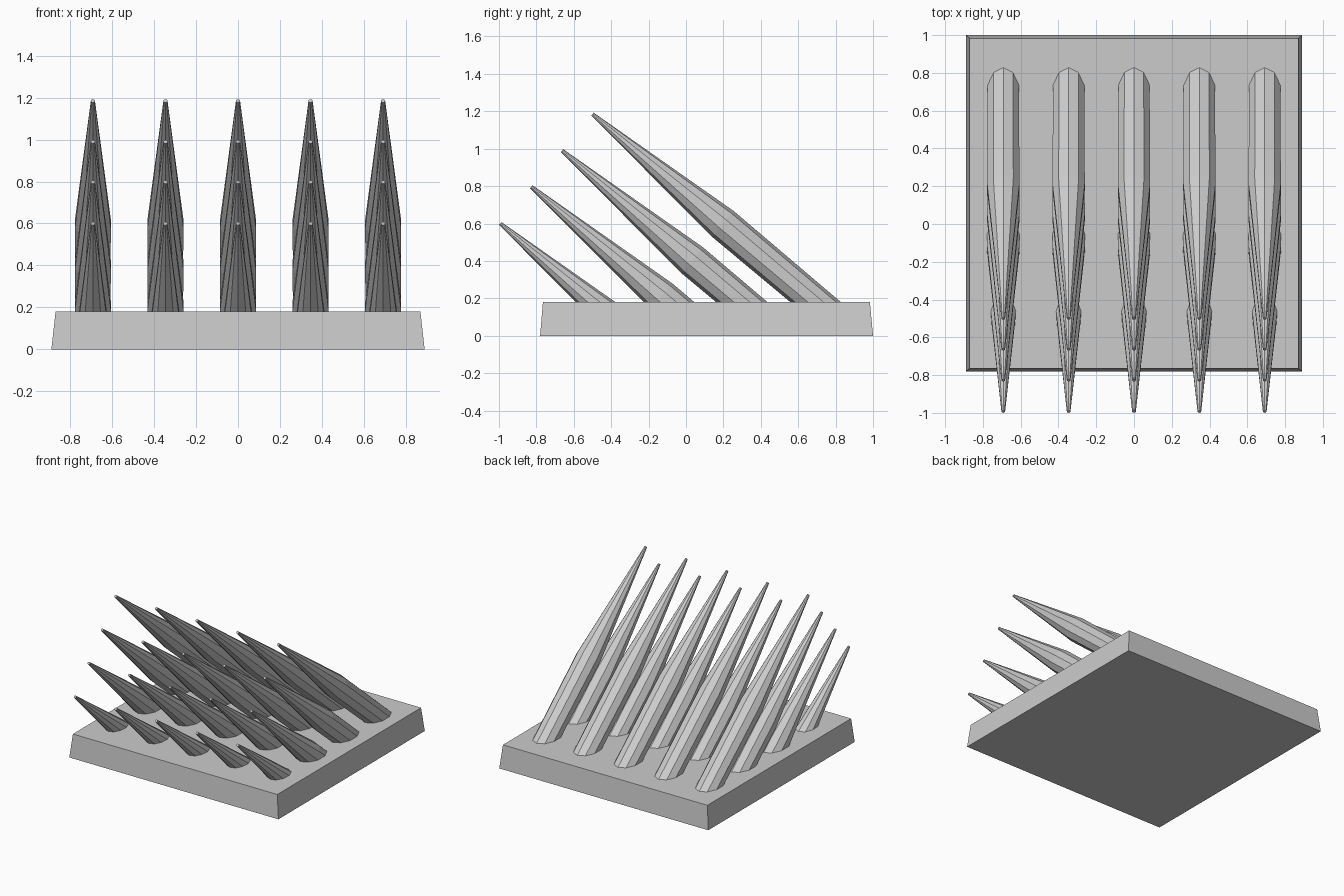
import bpy, bmesh
from math import radians, sin, cos, pi
from mathutils import Vector

if "Cube" in bpy.data.objects:
    bpy.data.objects.remove(bpy.data.objects["Cube"])


def finish(bm, name):
    bmesh.ops.recalc_face_normals(bm, faces=bm.faces)
    mesh = bpy.data.meshes.new(name)
    bm.to_mesh(mesh)
    bm.free()
    obj = bpy.data.objects.new(name, mesh)
    bpy.context.collection.objects.link(obj)
    return obj


def loft(bm, rings):
    # Skin a list of point rings and cap both ends
    rows = [[bm.verts.new(p) for p in ring] for ring in rings]
    n = len(rows[0])
    for a, b in zip(rows, rows[1:]):
        for i in range(n):
            j = (i + 1) % n
            bm.faces.new((a[i], a[j], b[j], b[i]))
    bm.faces.new(rows[0])
    bm.faces.new(rows[-1])


# Base slab with slightly sloped sides
def slab_ring(x, y0, y1, z):
    return [(-x, y0, z), (x, y0, z), (x, y1, z), (-x, y1, z)]

bm = bmesh.new()
loft(bm, [slab_ring(0.89, -0.78, 1.0, 0), slab_ring(0.87, -0.765, 0.983, 0.18)])
finish(bm, "base_slab")

# Leaning spikes: (distance from tip, radius) along a straight axis
SIDES = 10
TILT = radians(40.1)
PROFILE = [(0.0, 0.010), (0.91, 0.090), (1.80, 0.086)]
down = Vector((0, cos(TILT), -sin(TILT)))
across = Vector((1, 0, 0))
upper = Vector((0, sin(TILT), cos(TILT)))


def spike(x, y, z, name):
    tip = Vector((x, y, z))
    rings = []
    for dist, r in PROFILE:
        rings.append([tip + down * dist
                      + across * (r * sin(2 * pi * i / SIDES))
                      + upper * (r * cos(2 * pi * i / SIDES))
                      for i in range(SIDES)])
    bm = bmesh.new()
    loft(bm, rings)
    # Trim the root just inside the slab
    cut = bmesh.ops.bisect_plane(bm, geom=bm.verts[:] + bm.edges[:] + bm.faces[:],
                                 plane_co=(0, 0, 0.16), plane_no=(0, 0, -1),
                                 clear_outer=True)
    edges = [e for e in cut["geom_cut"] if isinstance(e, bmesh.types.BMEdge)]
    bmesh.ops.contextual_create(bm, geom=edges)
    finish(bm, name)


# Four rows of five, rising towards the back
for row, (y, z) in enumerate([(-0.993, 0.60), (-0.827, 0.797), (-0.663, 0.99), (-0.50, 1.185)]):
    for col in range(5):
        spike((col - 2) * 0.346, y, z, f"spike_row{row + 1}_{col + 1}")
